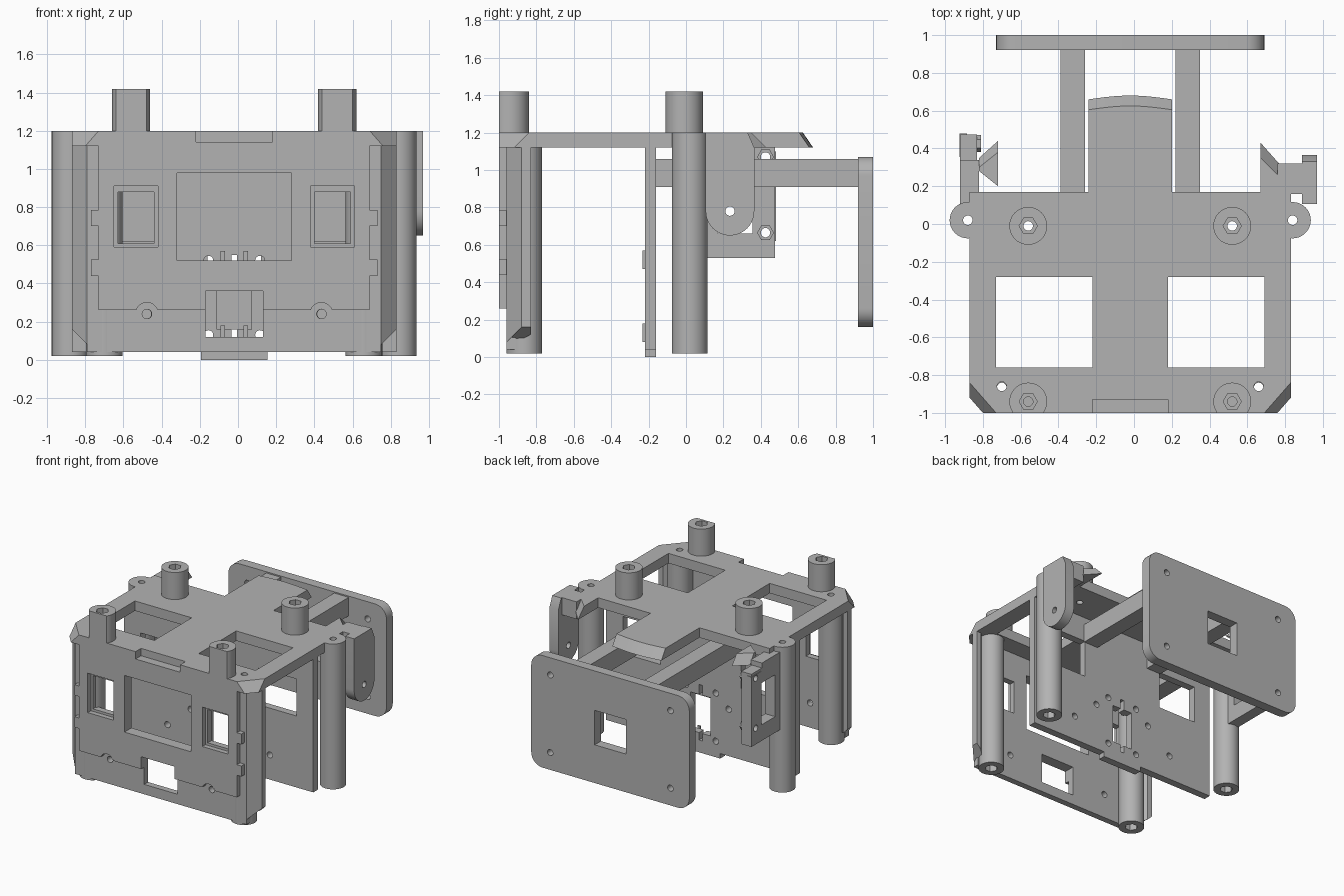
import bpy, bmesh, math

if "Cube" in bpy.data.objects:
    bpy.data.objects.remove(bpy.data.objects["Cube"])

C = -0.02  # x of the body's mirror line
grey = bpy.data.materials.new("plain grey")
grey.diffuse_color = (0.45, 0.45, 0.45, 1)
grey.use_nodes = True
grey.node_tree.nodes["Principled BSDF"].inputs["Base Color"].default_value = grey.diffuse_color


def prism(name, pts, axis, lo, hi, pts_hi=None):
    """Extrude a 2D outline along an axis; pts_hi gives a different far outline."""
    def place(p, d):
        a, b = p
        return {'x': (d, a, b), 'y': (a, d, b), 'z': (a, b, d)}[axis]
    bm = bmesh.new()
    A = [bm.verts.new(place(p, lo)) for p in pts]
    B = [bm.verts.new(place(p, hi)) for p in (pts_hi or pts)]
    n = len(A)
    bm.faces.new(A)
    bm.faces.new(B)
    for i in range(n):
        bm.faces.new((A[i], A[(i + 1) % n], B[(i + 1) % n], B[i]))
    bmesh.ops.recalc_face_normals(bm, faces=bm.faces)
    me = bpy.data.meshes.new(name)
    bm.to_mesh(me)
    bm.free()
    me.materials.append(grey)
    ob = bpy.data.objects.new(name, me)
    bpy.context.collection.objects.link(ob)
    return ob


def rect(a0, a1, b0, b1):
    return [(a0, b0), (a1, b0), (a1, b1), (a0, b1)]


def box(name, x0, x1, y0, y1, z0, z1):
    return prism(name, rect(x0, x1, y0, y1), 'z', z0, z1)


def ring(a, b, r, n=40):
    return [(a + r * math.cos(2 * math.pi * i / n), b + r * math.sin(2 * math.pi * i / n)) for i in range(n)]


def rod(name, axis, a, b, r, lo, hi, n=40):
    return prism(name, ring(a, b, r, n), axis, lo, hi)


def cut(ob, cutters):
    for c in cutters:
        c.hide_render = True
        m = ob.modifiers.new("cut", 'BOOLEAN')
        m.operation, m.solver, m.object = 'DIFFERENCE', 'EXACT', c
        bpy.context.view_layer.objects.active = ob
        bpy.ops.object.modifier_apply(modifier=m.name)
        bpy.data.objects.remove(c)
    return ob


def smooth(ob):
    bpy.ops.object.select_all(action='DESELECT')
    ob.select_set(True)
    bpy.context.view_layer.objects.active = ob
    bpy.ops.object.shade_smooth_by_angle(angle=math.radians(30))
    return ob


def hole(axis, a, b, lo, hi, r=0.025):
    return rod("hole_cutter", axis, a, b, r, lo, hi, 20)


# Top plate with front corners that flare out downward
def plate_outline(front, side):
    return [(C - .85, .17), (C - .85, side), (C - front, -1), (C + front, -1), (C + .85, side), (C + .85, .17)]


top = prism("top_plate", plate_outline(.78, -.92), 'z', 1.12, 1.2, plate_outline(.71, -.84))
cuts = [box("slot_cutter", C - .2, C + .2, -1.1, -.93, 1.14, 1.3)]
for s in (-1, 1):
    x0, x1 = sorted((C + s * .2, C + s * .71))
    cuts.append(box("window_cutter", x0, x1, -.76, -.28, 1, 1.3))
    for dx, y in ((.68, -.86), (.86, .02), (.54, -.01), (.54, -.94)):
        cuts.append(hole('z', C + s * dx, y, 1, 1.3))
smooth(cut(top, cuts))

# Rear tongue with a slanted, slightly bowed end
def tongue(y_end):
    bow = [(C + .22 - .44 * i / 10, y_end + .02 * math.sin(math.pi * i / 10)) for i in range(11)]
    return [(C - .22, .17), (C + .22, .17)] + bow


prism("rear_tongue", tongue(.66), 'z', 1.12, 1.2, tongue(.605))

for s, side in ((-1, "left"), (1, "right")):
    # Hollow legs with hexagonal sockets in the foot
    for name, dx, y, top_z in (("side_leg", .86, .02, 1.2), ("front_leg", .68, -.865, 1.15)):
        x = C + s * dx
        leg = rod(f"{name}_{side}", 'z', x, y, .096, .02, top_z)
        smooth(cut(leg, [hole('z', x, y, -.1, 1.4),
                         rod("hex_cutter", 'z', x, y, .048, -.1, .08, 6)]))
    # Short posts on top; the front pair is cut flat
    for name, y in (("rear_post", -.01), ("front_post", -.94)):
        x = C + s * .54
        post = rod(f"{name}_{side}", 'z', x, y, .1, 1.2, 1.42)
        cs = [hole('z', x, y, 1, 1.6), rod("hex_cutter", 'z', x, y, .048, 1.37, 1.6, 6)]
        if name == "front_post":
            cs.append(box("flat_cutter", -2, 2, -1.3, -1, 1, 1.6))
        smooth(cut(post, cs))
    # Angled corner flange with a sloping bottom end
    fl = prism(f"corner_flange_{side}", [(C + s * a, b) for a, b in (
        (.77, -.96), (.85, -.88), (.85, -.83), (.81, -.83), (.73, -.91), (.73, -.96))], 'z', .06, 1.12)
    for v in fl.data.vertices:
        if v.co.z < .5:
            v.co.z = .08 + max(0, abs(v.co.x - C) - .77)
    # Locking tabs beside the front cover
    for z in (.44, .70):
        x0, x1 = sorted((C + s * .71, C + s * .75))
        box(f"cover_tab_{side}", x0, x1, -1, -.96, z, z + .085)
    # Rear arms
    x0, x1 = sorted((C + s * .24, C + s * .37))
    box(f"rear_arm_{side}", x0, x1, -.16, .92, .91, 1.06)

# Front inner panel and outer cover, with stepped side windows
def window_cuts(side_in, side_out, z0, z1):
    w = [box("c", C - .3, C + .3, -1.2, -.8, .52, .98), box("c", C - .15, C + .15, -1.2, -.8, .12, .36)]
    for s in (-1, 1):
        x0, x1 = sorted((C + s * side_in, C + s * side_out))
        w.append(box("c", x0, x1, -1.2, -.8, z0, z1))
    return w


inner = box("front_panel", C - .77, C + .77, -.96, -.91, .04, 1.12)
smooth(cut(inner, window_cuts(.42, .61, .61, .88) + [hole('y', C + s * .457, .24, -1.2, -.8) for s in (-1, 1)]))
cover = box("front_cover", C - .71, C + .71, -1, -.96, .26, 1.12)
smooth(cut(cover, window_cuts(.40, .63, .59, .91) + [hole('y', C + s * .457, .24, -1.2, -.8, .06) for s in (-1, 1)]))

# Middle panel
mid = box("middle_panel", C - .85, C + .85, -.22, -.16, .04, 1.12)
cuts = [box("c", C - .09, C + .09, -.4, 0, .16, .47), box("c", C - .015, C + .015, -.4, 0, .1, .55)]
for s in (-1, 1):
    x0, x1 = sorted((C + s * .36, C + s * .70))
    cuts.append(box("c", x0, x1, -.4, 0, .62, .92))
    for dx, z in ((.135, .13), (.135, .52), (.46, .24), (.25, .42)):
        cuts.append(hole('y', C + s * dx, z, -.4, 0))
smooth(cut(mid, cuts))
box("middle_panel_tab", C - .175, C + .175, -.22, -.16, 0, .04)
for z in (.08, .47):
    for s in (-1, 1):
        box("panel_nub", C + s * .06 - .012, C + s * .06 + .012, -.232, -.22, z, z + .1)

# Rounded rear plate
pts = []
for cx, cz, a0 in ((.61, .97, 0), (-.61, .97, 90), (-.61, .26, 180), (.61, .26, 270)):
    for i in range(9):
        a = math.radians(a0 + i * 11.25)
        pts.append((C + cx + .1 * math.cos(a), cz + .1 * math.sin(a)))
rear = prism("rear_plate", pts, 'y', .92, 1)
smooth(cut(rear, [box("c", C - .14, C + .14, .8, 1.2, .47, .75)] +
           [hole('y', C + s * .54, z, .8, 1.2) for s in (-1, 1) for z in (.3, .93)]))

# Right bracket: wedge, bridge and round-ended hanger
prism("right_wedge", [(.67, .17), (.83, .17), (.83, .25), (.67, .43)], 'z', 1.12, 1.2,
      [(.67, .17), (.83, .17), (.83, .19), (.67, .35)])
box("right_bridge", .76, .90, .16, .32, 1.06, 1.2)
arc = [(.235 + .13 * math.cos(math.radians(a)), .78 + .13 * math.sin(math.radians(a))) for a in range(180, 361, 9)]
hanger = prism("right_hanger", arc + [(.365, 1.12), (.33, 1.2), (.105, 1.2)], 'x', .89, .97)
smooth(cut(hanger, [hole('x', .235, .78, .5, 1.2)]))

# Left bracket: wedge strip, mounting frame and nuts
prism("left_wedge", [(-.82, .28), (-.72, .36), (-.72, .44), (-.82, .35)], 'z', 1.12, 1.2,
      [(-.82, .28), (-.72, .2), (-.72, .38), (-.82, .3)])
box("left_bridge", -.92, -.82, .08, .34, 1.08, 1.16)
frame = box("left_frame", -.92, -.83, .09, .475, .53, 1.12)
smooth(cut(frame, [box("c", -1.1, -.7, .17, .355, .66, 1.0),
                   hole('x', .425, 1.07, -1.1, -.7), hole('x', .425, .665, -1.1, -.7)]))
box("left_frame_edge", -.925, -.885, .355, .48, .62, 1.1)
for z in (1.07, .665):
    nut = rod("frame_nut", 'x', .425, z, .045, -.83, -.81, 6)
    cut(nut, [hole('x', .425, z, -1, -.7)])
    cut(bpy.data.objects["left_frame_edge"], [hole('x', .425, z, -1.1, -.7)])
